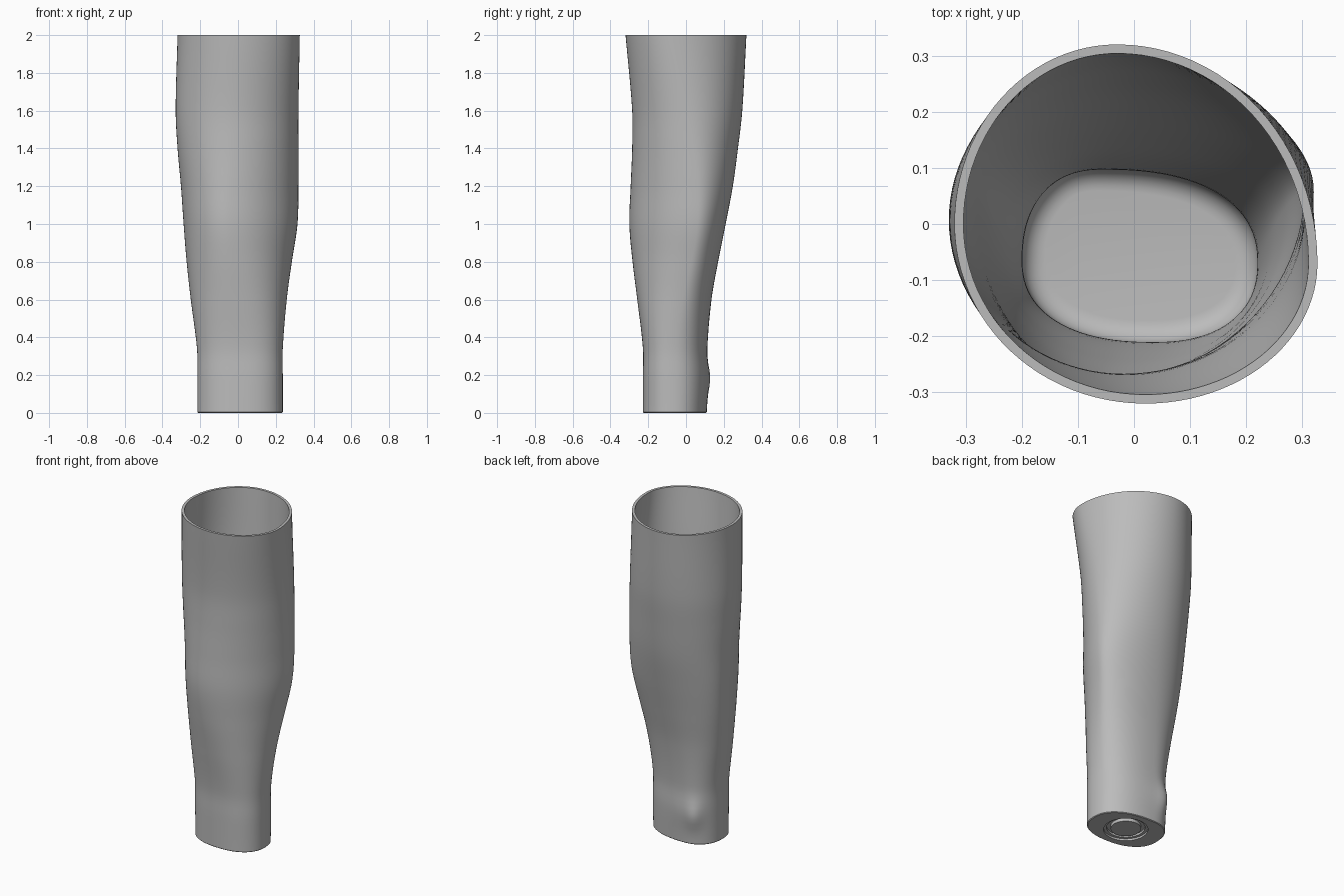
import bpy, bmesh, math
from math import cos, sin, pi, exp

cube = bpy.data.objects.get("Cube")
if cube:
    bpy.data.objects.remove(cube)

SIDES = 96
WALL = 0.016
FLOOR = 0.08

# Extents of the shell by height: z, right, left, front, back
EXTENTS = [
    (0.0, -.215, .237, -.228, .11),
    (0.2, -.215, .237, -.228, .118),
    (0.34, -.217, .237, -.228, .113),
    (0.6, -.25, .258, -.258, .135),
    (0.8, -.272, .285, -.283, .17),
    (1.0, -.288, .315, -.30, .21),
    (1.2, -.302, .32, -.293, .248),
    (1.4, -.32, .32, -.285, .275),
    (1.6, -.33, .32, -.285, .298),
    (2.0, -.32, .327, -.32, .32),
]
# Where each side reaches furthest, and squareness: z, back x, left y, front x, right y, power
SKEW = [
    (0.0, -.05, -.07, .03, -.06, 2.3),
    (0.4, -.05, -.06, .03, -.06, 2.3),
    (1.0, 0, .06, -.05, .03, 2),
    (1.5, -.01, .03, -.02, .01, 2),
    (2.0, -.03, -.07, .02, 0, 2),
]


def sample(table, z):
    """Smooth interpolation of a table row at height z."""
    last = len(table) - 1
    i = max(k for k in range(last) if table[k][0] <= z or k == 0)
    a, b = table[i], table[i + 1]
    p, q = table[max(i - 1, 0)], table[min(i + 2, last)]
    h = b[0] - a[0]
    t = (z - a[0]) / h
    row = []
    for k in range(1, len(a)):
        ma = (b[k] - p[k]) / (b[0] - p[0]) * h
        mb = (q[k] - a[k]) / (q[0] - a[0]) * h
        row.append(a[k] + ma * t + (3 * (b[k] - a[k]) - 2 * ma - mb) * t**2
                   + (2 * (a[k] - b[k]) + ma + mb) * t**3)
    return row


def section(z, inset=0.0, height=None):
    """Skewed oval cross-section, with the wrist bump on the back right."""
    x0, x1, y0, y1 = sample(EXTENTS, z)
    back_x, left_y, front_x, right_y, power = sample(SKEW, z)
    x0, x1, y0, y1 = x0 + inset, x1 - inset, y0 + inset, y1 - inset
    points = []
    for i in range(SIDES):
        a = 2 * pi * i / SIDES
        c, s = cos(a), sin(a)
        cx = back_x if s >= 0 else front_x
        cy = left_y if c >= 0 else right_y
        rx = x1 - cx if c >= 0 else cx - x0
        ry = y1 - cy if s >= 0 else cy - y0
        x = cx + math.copysign(abs(c) ** (2 / power), c) * rx
        y = cy + math.copysign(abs(s) ** (2 / power), s) * ry
        bump = .022 * exp(-((z - .18) / .08) ** 2 - ((a - 1.95) / .35) ** 2)
        points.append((x - bump * .5, y + bump * .8, z if height is None else height))
    return points


def circle(radius, z):
    return [(.01 + radius * cos(2 * pi * i / SIDES),
             -.06 + radius * sin(2 * pi * i / SIDES), z) for i in range(SIDES)]


# Underside socket, outer wall, rim, inner wall, rounded floor
rings = [circle(.085, .006), circle(.085, .025), circle(.108, .025),
         circle(.108, .012), circle(.125, .012), circle(.125, 0)]
rings += [section(0, .004), section(.004)]
rings += [section(2 * k / 60) for k in range(1, 61)]
rings += [section(2 - (2 - FLOOR - .04) * k / 56, WALL) for k in range(57)]
for k in range(1, 7):
    a = k / 6 * pi / 2
    rings.append(section(FLOOR, WALL + .04 * (1 - cos(a)), FLOOR + .04 * (1 - sin(a))))

bm = bmesh.new()
loops = [[bm.verts.new(p) for p in ring] for ring in rings]
for low, high in zip(loops, loops[1:]):
    for i in range(SIDES):
        j = (i + 1) % SIDES
        bm.faces.new((low[i], low[j], high[j], high[i]))
bm.faces.new(loops[0][::-1])
bm.faces.new(loops[-1])
bmesh.ops.recalc_face_normals(bm, faces=bm.faces)
mesh = bpy.data.meshes.new("forearm_shell")
bm.to_mesh(mesh)
bm.free()
shell = bpy.data.objects.new("forearm_shell", mesh)
bpy.context.collection.objects.link(shell)

# Plain grey plastic
grey = bpy.data.materials.new("grey_plastic")
grey.use_nodes = True
colour = (.5, .5, .5, 1)
grey.diffuse_color = colour
grey.node_tree.nodes["Principled BSDF"].inputs["Base Color"].default_value = colour
mesh.materials.append(grey)

bpy.context.view_layer.objects.active = shell
shell.select_set(True)
bpy.ops.object.shade_smooth_by_angle(angle=math.radians(35))
